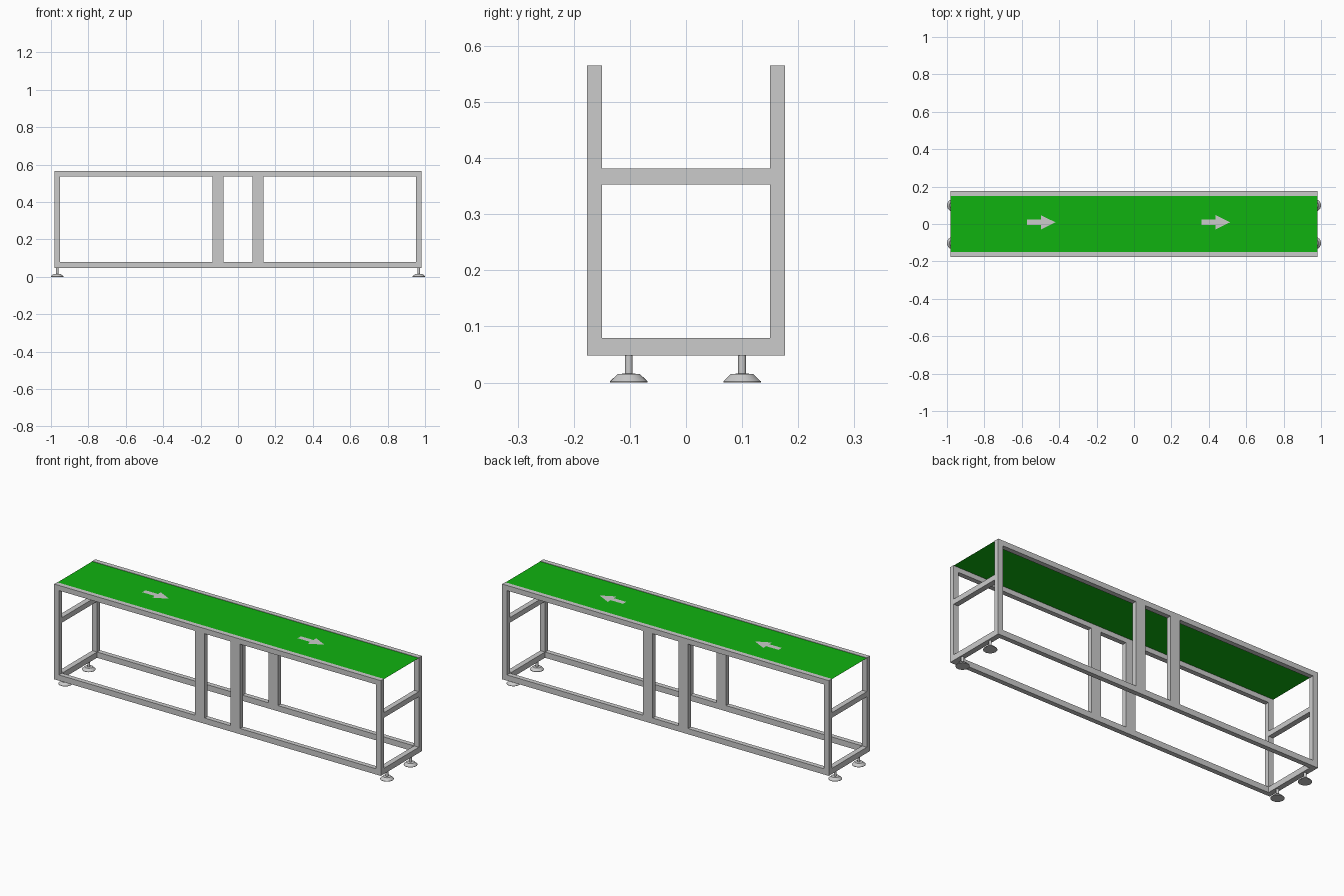
import bpy, bmesh, math

if "Cube" in bpy.data.objects:
    bpy.data.objects.remove(bpy.data.objects["Cube"])

# Overall frame dimensions
XO, XI = 0.981, 0.952      # outer / inner faces of end posts
YO, YI = 0.176, 0.150      # outer / inner faces of side frames
Z0, Z1, Z2, Z3 = 0.048, 0.079, 0.537, 0.565


def make_object(name, bm):
    mesh = bpy.data.meshes.new(name)
    bmesh.ops.recalc_face_normals(bm, faces=bm.faces)
    bm.to_mesh(mesh)
    bm.free()
    obj = bpy.data.objects.new(name, mesh)
    bpy.context.collection.objects.link(obj)
    return obj


def box(name, xs, ys, zs):
    bm = bmesh.new()
    bmesh.ops.create_cube(bm, size=1)
    for v in bm.verts:
        v.co = [r[0] if c < 0 else r[1] for c, r in zip(v.co, (xs, ys, zs))]
    return make_object(name, bm)


def flat_shape(name, points, z, mat=None):
    bm = bmesh.new()
    face = bm.faces.new([bm.verts.new((x, y, z)) for x, y in points])
    face.normal_update()
    if face.normal.z < 0:
        face.normal_flip()
    mesh = bpy.data.meshes.new(name)
    bm.to_mesh(mesh)
    bm.free()
    obj = bpy.data.objects.new(name, mesh)
    bpy.context.collection.objects.link(obj)
    if mat:
        mesh.materials.append(mat)
    return obj


def levelling_foot(name, x, y):
    # Lathed profile: wide pad, sloped cap, threaded stem
    profile = [(0.0335, 0), (0.0335, 0.002), (0.0200, 0.015),
               (0.0070, 0.016), (0.0070, Z0)]
    n = 32
    bm = bmesh.new()
    rings = [[bm.verts.new((x + r * math.cos(2 * math.pi * i / n),
                            y + r * math.sin(2 * math.pi * i / n), z))
              for i in range(n)] for r, z in profile]
    for a, b in zip(rings, rings[1:]):
        for i in range(n):
            j = (i + 1) % n
            bm.faces.new((a[i], a[j], b[j], b[i]))
    bm.faces.new(rings[0])
    bm.faces.new(rings[-1])
    obj = make_object(name, bm)
    bpy.ops.object.select_all(action='DESELECT')
    obj.select_set(True)
    bpy.context.view_layer.objects.active = obj
    bpy.ops.object.shade_smooth_by_angle(angle=math.radians(30))


def span(sign, inner, outer):
    return sorted((sign * inner, sign * outer))


# Side frames: rails, corner posts and the pair of wide middle posts
for sy, side in ((-1, "front"), (1, "back")):
    ys = span(sy, YI, YO)
    box(f"{side}_top_rail", (-XI, XI), ys, (Z2, Z3))
    box(f"{side}_bottom_rail", (-XI, XI), ys, (Z0, Z1))
    for sx, end in ((-1, "left"), (1, "right")):
        box(f"{side}_{end}_corner_post", span(sx, XI, XO), ys, (Z1, Z3))
        box(f"{side}_{end}_middle_post", span(sx, 0.077, 0.136), ys, (Z1, Z2))
        levelling_foot(f"{side}_{end}_foot", sx * 0.9665, sy * 0.101 - 0.001)

# End crossbars
for sx, end in ((-1, "left"), (1, "right")):
    xs = span(sx, XI, XO)
    box(f"{end}_bottom_crossbar", xs, (-YO, YO), (Z0, Z1))
    box(f"{end}_upper_crossbar", xs, (-YI, YI), (0.353, 0.381))

# Green belt sheet
green = bpy.data.materials.new("belt_green")
green.diffuse_color = (0.005, 0.45, 0.005, 1)
green.use_nodes = True
green.node_tree.nodes["Principled BSDF"].inputs["Base Color"].default_value = green.diffuse_color
flat_shape("belt", [(-XO, -YI), (XO, -YI), (XO, YI), (-XO, YI)], 0.563, green)

# Direction arrows lying on the belt
arrow = [(0, -0.014), (0.075, -0.014), (0.075, -0.038), (0.152, 0),
         (0.075, 0.038), (0.075, 0.014), (0, 0.014)]
for i, x0 in enumerate((-0.572, 0.362)):
    flat_shape(f"direction_arrow_{i + 1}",
               [(x0 + x, y + 0.009) for x, y in arrow], 0.5645)
